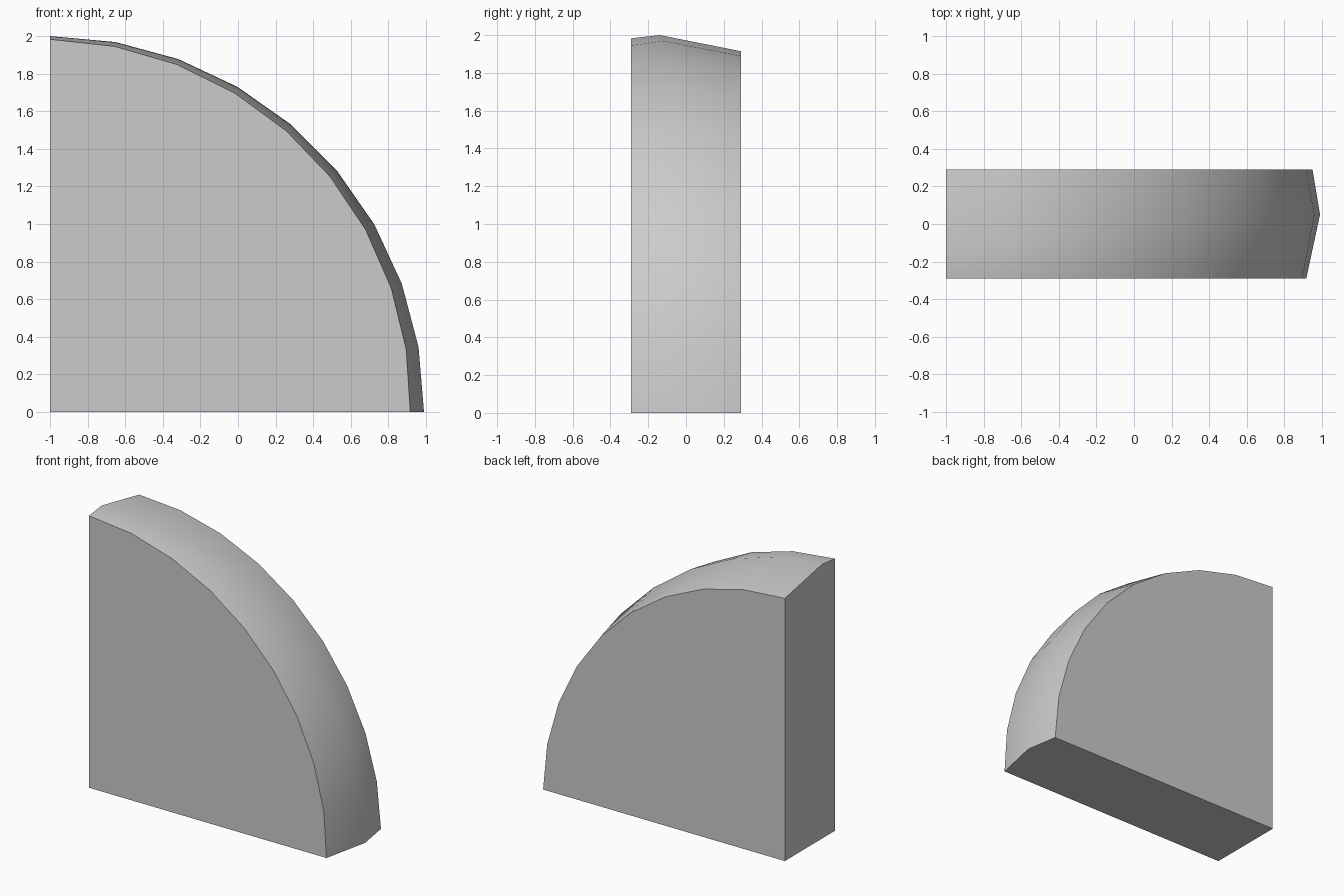
import bpy, bmesh
from math import sin, cos, radians

cube = bpy.data.objects.get("Cube")
if cube:
    bpy.data.objects.remove(cube, do_unlink=True)

# Plain grey material
grey = bpy.data.materials.new("plain grey")
grey.use_nodes = True
colour = (0.6, 0.6, 0.6, 1)
grey.diffuse_color = colour
grey.node_tree.nodes["Principled BSDF"].inputs["Base Color"].default_value = colour

STEPS = 9
HALF = 0.29


def lerp(a, b, t):
    return a + (b - a) * t


bm = bmesh.new()

# Square inner corner of the quarter wheel
corner = [bm.verts.new((-1, y, 0)) for y in (-HALF, HALF)]

# Crowned rim sections, with the crest drifting towards the back
rows = []
for i in range(STEPS + 1):
    t = i / STEPS
    a = radians(90 * t)
    crest = lerp(-0.14, 0.05, sin(a) ** 1.2)
    section = [(lerp(1.983, 1.917, t), -HALF),
               (lerp(2.0, 1.99, t), crest),
               (lerp(1.915, 1.95, t), HALF)]
    rows.append([bm.verts.new((-1 + r * sin(a), y, r * cos(a))) for r, y in section])

# Rim surface, smooth shaded
for r0, r1 in zip(rows, rows[1:]):
    for k in range(2):
        bm.faces.new((r0[k], r1[k], r1[k + 1], r0[k + 1])).smooth = True

# Flat front, back, upright end and base
for k, c in ((0, 0), (2, 1)):
    bm.faces.new([corner[c]] + [r[k] for r in rows])
for row in (rows[0], rows[-1]):
    bm.faces.new(corner[::-1] + row)
bmesh.ops.recalc_face_normals(bm, faces=bm.faces)

mesh = bpy.data.meshes.new("quarter_wheel")
bm.to_mesh(mesh)
bm.free()
mesh.materials.append(grey)
wheel = bpy.data.objects.new("quarter_wheel", mesh)
bpy.context.collection.objects.link(wheel)

# Keep the outline edges sharp
bpy.context.view_layer.objects.active = wheel
wheel.select_set(True)
bpy.ops.object.shade_smooth_by_angle(angle=radians(35))
